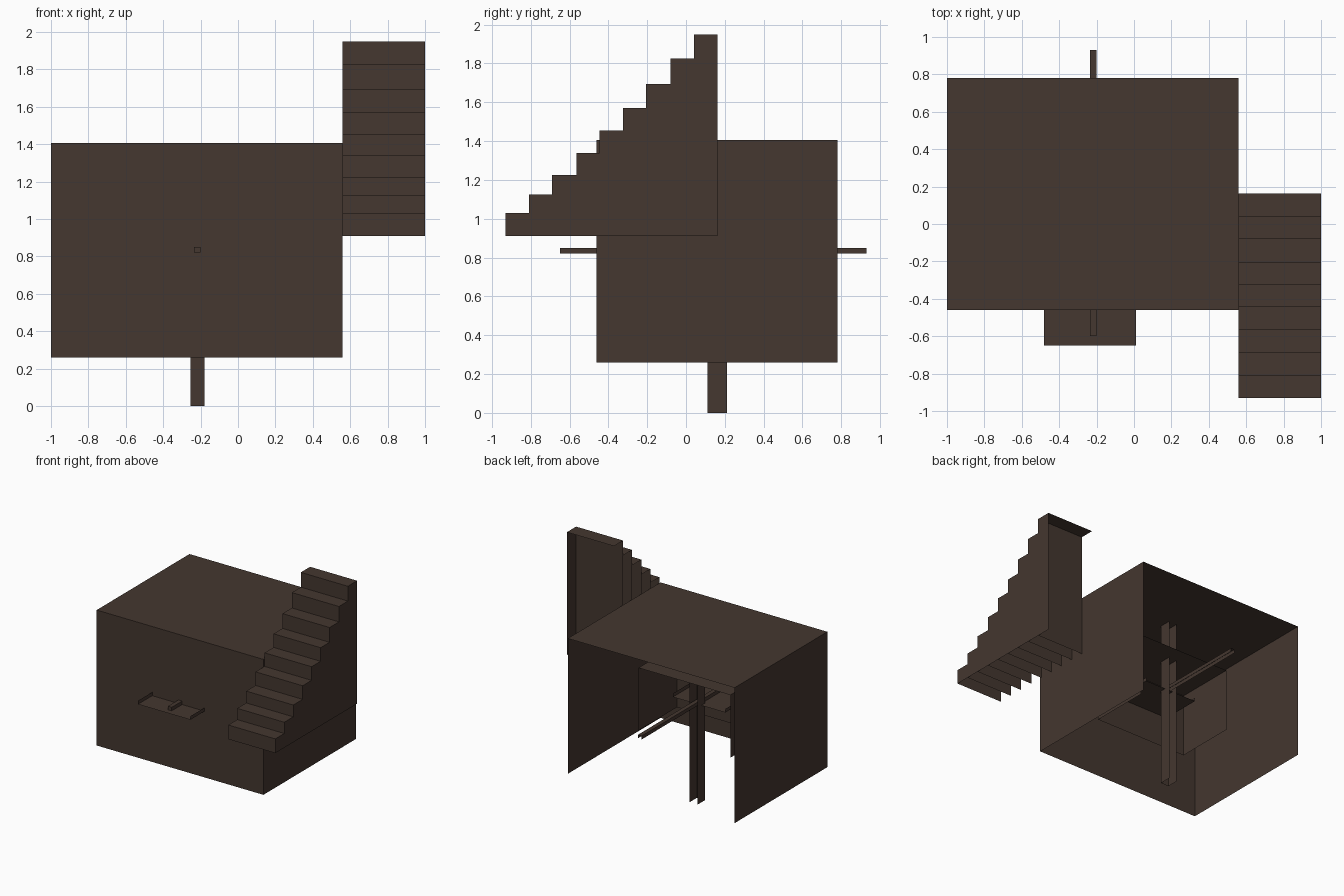
import bpy, bmesh
from mathutils import Vector

if "Cube" in bpy.data.objects:
    bpy.data.objects.remove(bpy.data.objects["Cube"])

brown = bpy.data.materials.new("dark_brown")
brown.diffuse_color = (0.058, 0.038, 0.029, 1)
brown.use_nodes = True
brown.node_tree.nodes["Principled BSDF"].inputs["Base Color"].default_value = brown.diffuse_color

DIRS = {"left": (-1, 0, 0), "right": (1, 0, 0), "front": (0, -1, 0),
        "back": (0, 1, 0), "bottom": (0, 0, -1), "top": (0, 0, 1)}


def add_shell(bm, xs, ys, zs, missing):
    """Add a thin-walled cuboid without the named sides."""
    made = bmesh.ops.create_cube(bm, size=1)["verts"]
    for v in made:
        v.co = Vector((xs[v.co.x > 0], ys[v.co.y > 0], zs[v.co.z > 0]))
    faces = {f for v in made for f in v.link_faces}
    for f in faces:
        f.normal_update()
    gone = [f for f in faces
            if any(f.normal.dot(Vector(DIRS[m])) > 0.9 for m in missing)]
    bmesh.ops.delete(bm, geom=gone, context='FACES')


def finish(name, bm):
    mesh = bpy.data.meshes.new(name)
    bm.to_mesh(mesh)
    bm.free()
    mesh.materials.append(brown)
    bpy.context.collection.objects.link(bpy.data.objects.new(name, mesh))


def shell(name, xs, ys, zs, missing):
    bm = bmesh.new()
    add_shell(bm, xs, ys, zs, missing)
    finish(name, bm)


# Large housing and the smaller one nested inside, open below and behind
shell("outer_housing", (-1, 0.56), (-0.46, 0.78), (0.26, 1.405), ("back", "bottom"))
shell("inner_housing", (-0.65, 0.21), (-0.18, 0.335), (0.55, 1.08), ("back", "bottom"))

# Upright post, channel open at the back
shell("post", (-0.255, -0.18), (0.11, 0.21), (0, 1.40), ("back", "bottom"))

# Shallow tray sticking out of the front
shell("tray", (-0.48, 0.01), (-0.65, 0.16), (0.82, 0.85), ("top", "front", "back"))

# Long thin rail sticking out behind
shell("rail", (-0.235, -0.20), (-0.60, 0.93), (0.82, 0.85), ("back", "bottom"))

# Staircase: each step is a shell whose riser reaches the common base
step_y = [-0.93, -0.81, -0.69, -0.565, -0.445, -0.325, -0.205, -0.08, 0.04, 0.163]
step_z = [1.03, 1.125, 1.225, 1.34, 1.455, 1.57, 1.695, 1.825, 1.95]
bm = bmesh.new()
for i, top in enumerate(step_z):
    add_shell(bm, (0.56, 1), (step_y[i], step_y[i + 1]), (0.91, top),
              ("left", "back", "bottom"))
finish("staircase", bm)
